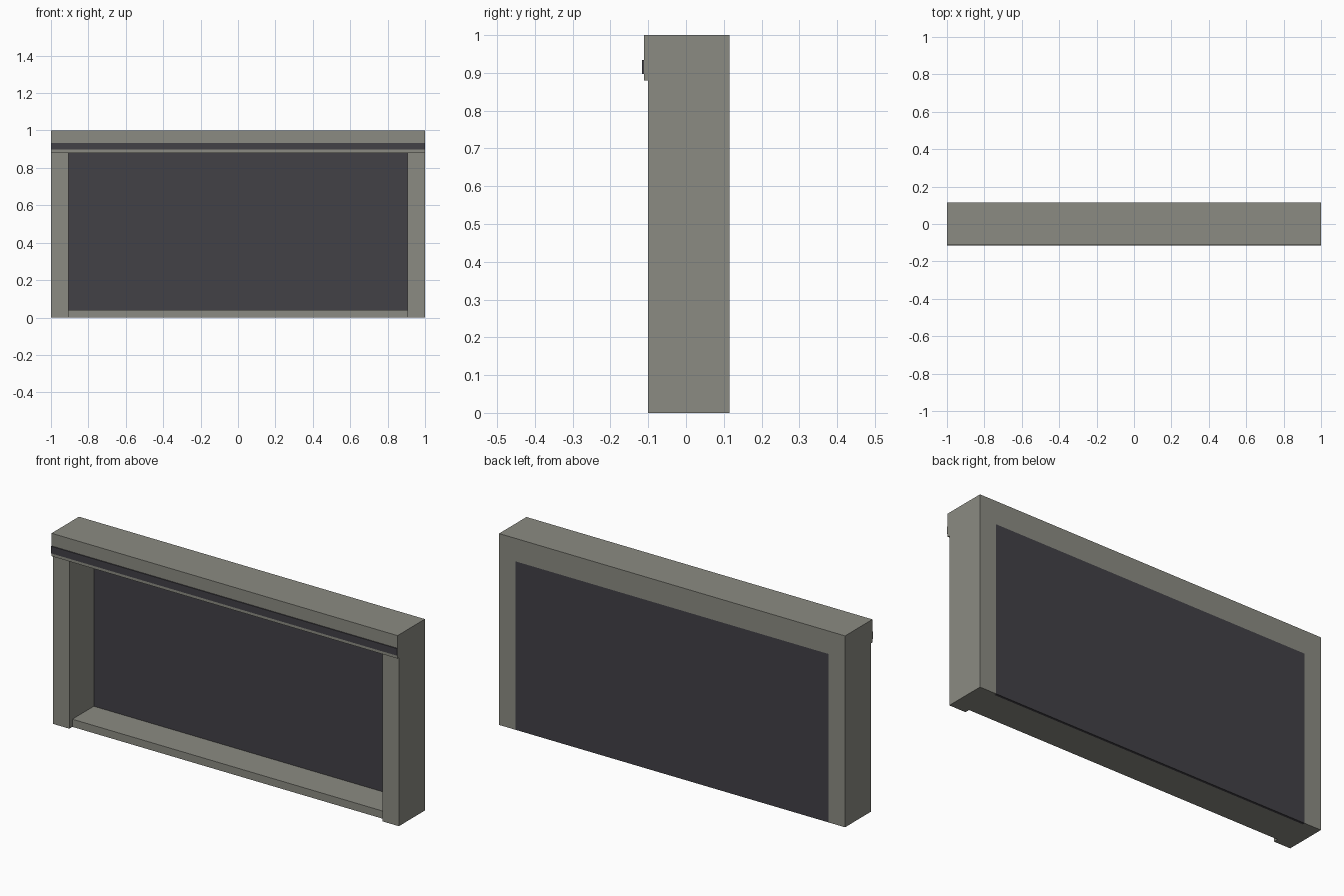
import bpy

if "Cube" in bpy.data.objects:
    bpy.data.objects.remove(bpy.data.objects["Cube"], do_unlink=True)


def material(name, rgb):
    mat = bpy.data.materials.new(name)
    mat.use_nodes = True
    colour = (*rgb, 1)
    mat.diffuse_color = colour
    mat.node_tree.nodes["Principled BSDF"].inputs["Base Color"].default_value = colour
    return mat


def box(name, x, y, z, mat):
    """Box spanning the given (min, max) range on each axis."""
    spans = (x, y, z)
    bpy.ops.mesh.primitive_cube_add(size=1, location=[(a + b) / 2 for a, b in spans])
    obj = bpy.context.object
    obj.name = name
    obj.scale = [b - a for a, b in spans]
    bpy.ops.object.transform_apply(location=False, rotation=False, scale=True)
    obj.data.materials.append(mat)
    return obj


stone = material("warm grey", (0.26, 0.26, 0.225))
dark = material("charcoal", (0.055, 0.053, 0.062))

BACK = 0.115
PANEL_FRONT = 0.102
INNER = 0.905
LINTEL_Z = 0.88

# Side posts
box("left_post", (INNER, 1), (-0.1, BACK), (0, LINTEL_Z), stone)
box("right_post", (-1, -INNER), (-0.1, BACK), (0, LINTEL_Z), stone)

# Lintel across the top, standing slightly proud of the posts
box("lintel", (-1, 1), (-0.111, BACK), (LINTEL_Z, 1), stone)

# Dark trim strip along the lintel
box("trim_strip", (-1, 1), (-0.116, -0.111), (0.897, 0.934), dark)

# Low sill, set back from the post fronts
box("sill", (-INNER, INNER), (-0.075, PANEL_FRONT), (0, 0.04), stone)

# Back panel filling the opening
box("back_panel", (-INNER, INNER), (PANEL_FRONT, BACK), (0, LINTEL_Z), dark)
